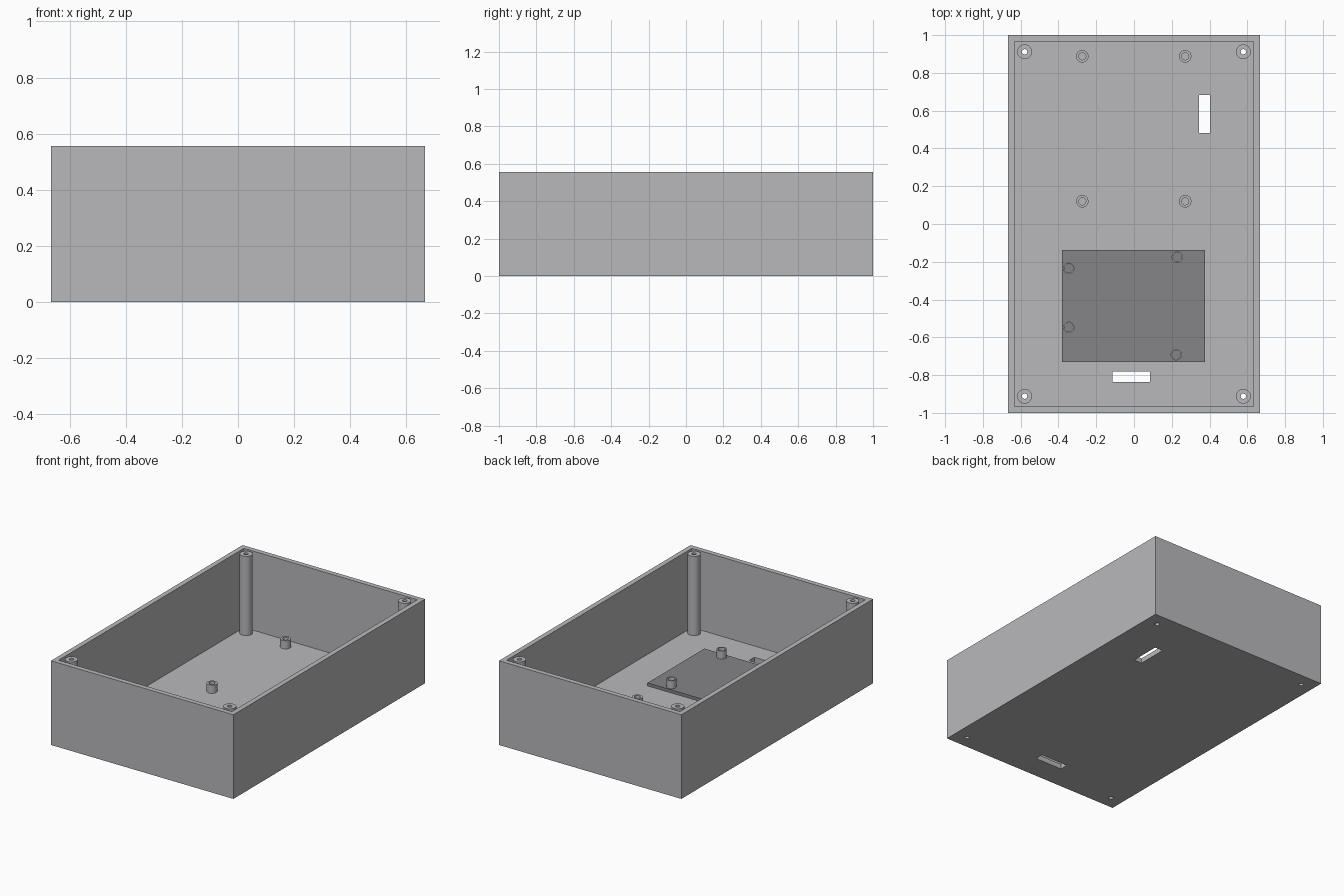
import bpy, bmesh, math

if "Cube" in bpy.data.objects:
    bpy.data.objects.remove(bpy.data.objects["Cube"])

W, D, H = 1.333, 2.0, 0.556      # outer size
WALL = 0.033                     # wall and floor thickness
PLATE_TOP = 0.053


def material(name, value):
    m = bpy.data.materials.new(name)
    m.diffuse_color = (*value, 1)
    m.use_nodes = True
    m.node_tree.nodes["Principled BSDF"].inputs["Base Color"].default_value = m.diffuse_color
    return m


grey = material("light grey", (0.485, 0.48, 0.50))
dark = material("dark grey", (0.235, 0.232, 0.245))


def finish(name, bm, mat):
    bmesh.ops.recalc_face_normals(bm, faces=bm.faces)
    mesh = bpy.data.meshes.new(name)
    bm.to_mesh(mesh)
    bm.free()
    mesh.materials.append(mat)
    ob = bpy.data.objects.new(name, mesh)
    bpy.context.collection.objects.link(ob)
    return ob


def box(name, x0, x1, y0, y1, z0, z1, mat=grey):
    bm = bmesh.new()
    bmesh.ops.create_cube(bm, size=1)
    for v in bm.verts:
        v.co = (x0 if v.co.x < 0 else x1,
                y0 if v.co.y < 0 else y1,
                z0 if v.co.z < 0 else z1)
    return finish(name, bm, mat)


def activate(ob):
    bpy.ops.object.select_all(action='DESELECT')
    ob.select_set(True)
    bpy.context.view_layer.objects.active = ob


def tube(name, x, y, z0, z1, r_out, r_in, n=32):
    """Hollow round post: a rectangular wall section swept round its axis."""
    bm = bmesh.new()
    section = [(r_out, z0), (r_out, z1), (r_in, z1), (r_in, z0)]
    rings = [[bm.verts.new((x + r * math.cos(2 * math.pi * i / n),
                            y + r * math.sin(2 * math.pi * i / n), z))
              for r, z in section] for i in range(n)]
    for i in range(n):
        a, b = rings[i], rings[(i + 1) % n]
        for j in range(4):
            k = (j + 1) % 4
            bm.faces.new((a[j], b[j], b[k], a[k]))
    ob = finish(name, bm, grey)
    activate(ob)
    bpy.ops.object.shade_smooth_by_angle(angle=math.radians(35))
    return ob


def cut(target, cutter):
    mod = target.modifiers.new("cut", 'BOOLEAN')
    mod.operation = 'DIFFERENCE'
    mod.solver = 'EXACT'
    mod.object = cutter
    activate(target)
    bpy.ops.object.modifier_apply(modifier=mod.name)
    bpy.data.objects.remove(cutter)


# Open-topped case
case = box("case", -W / 2, W / 2, -D / 2, D / 2, 0, H)
cut(case, box("cavity", -W / 2 + WALL, W / 2 - WALL,
              -D / 2 + WALL, D / 2 - WALL, WALL, H + 0.2))

# Two slots through the floor
cut(case, box("side_slot", 0.345, 0.403, 0.483, 0.684, -0.1, 0.1))
cut(case, box("end_slot", -0.113, 0.086, -0.836, -0.78, -0.1, 0.1))

# Corner screw posts with holes running through the floor
for sx in (-1, 1):
    for sy in (-1, 1):
        x, y = sx * 0.579, sy * 0.912
        bm = bmesh.new()
        bmesh.ops.create_cone(bm, cap_ends=True, segments=32,
                              radius1=0.014, radius2=0.014, depth=0.3)
        bmesh.ops.translate(bm, verts=bm.verts, vec=(x, y, 0))
        cut(case, finish("screw_hole", bm, grey))
        tube("corner_post", x, y, WALL, H, 0.039, 0.014)

# Short board standoffs on the floor
for x in (-0.274, 0.271):
    for y in (0.12, 0.888):
        tube("standoff", x, y, WALL, 0.087, 0.033, 0.019)

# Dark mounting plate and its pegs
box("mounting_plate", -0.381, 0.377, -0.73, -0.137, WALL, PLATE_TOP, dark)
for x, y in ((-0.345, -0.235), (0.229, -0.175), (-0.345, -0.547), (0.224, -0.692)):
    tube("plate_peg", x, y, PLATE_TOP, 0.106, 0.030, 0.023)
